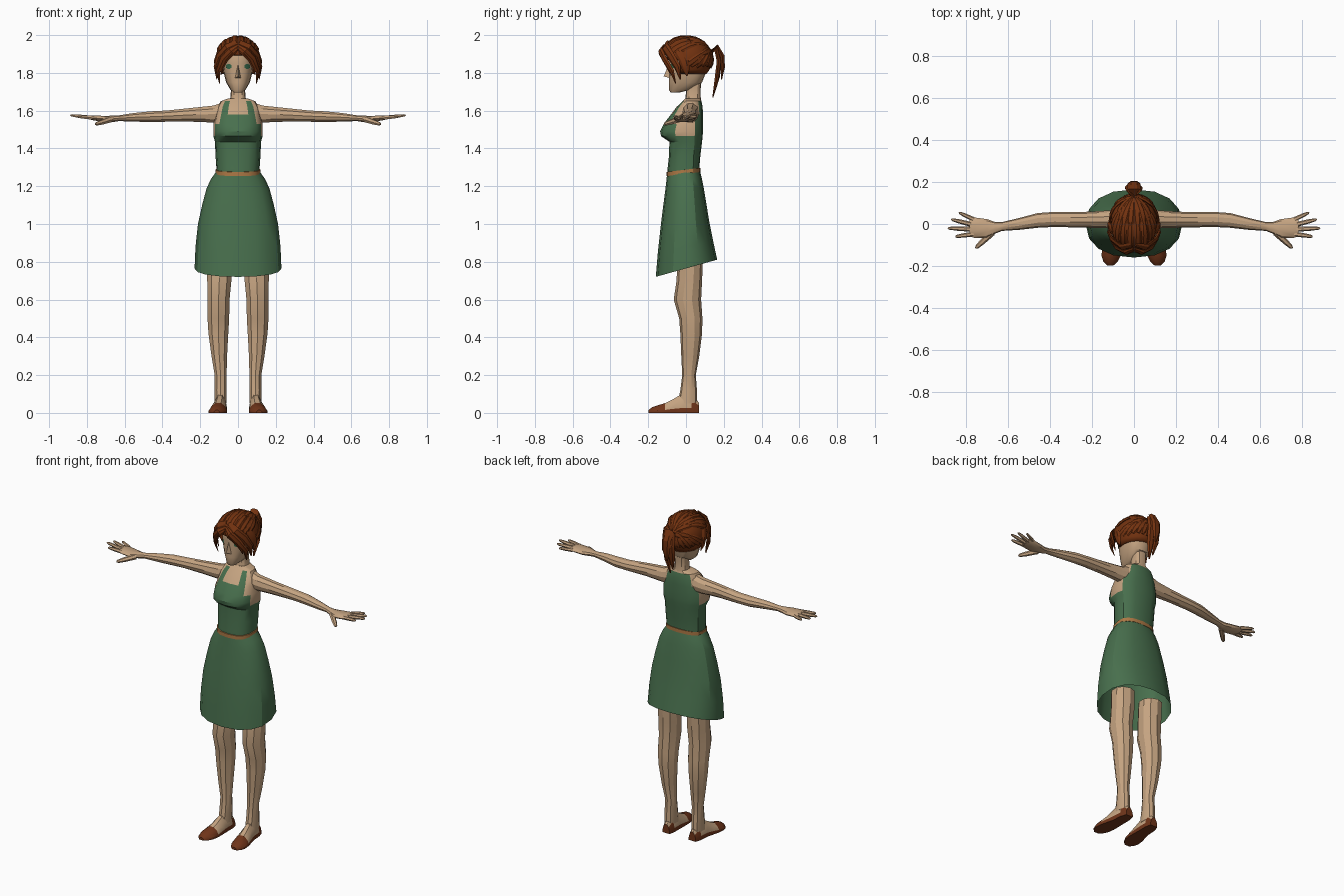
import bpy, bmesh, math, random
from mathutils import Vector

if "Cube" in bpy.data.objects:
    bpy.data.objects.remove(bpy.data.objects["Cube"])

random.seed(4)


def material(name, rgb):
    m = bpy.data.materials.new(name)
    m.diffuse_color = (*rgb, 1)
    m.use_nodes = True
    m.node_tree.nodes["Principled BSDF"].inputs["Base Color"].default_value = m.diffuse_color
    return m


SKIN = material("skin", (0.56, 0.37, 0.22))
GREEN = material("dress_green", (0.065, 0.16, 0.075))
BROWN = material("hair_brown", (0.17, 0.032, 0.005))
SHOE = material("shoe_brown", (0.16, 0.035, 0.01))
TAN = material("belt_tan", (0.42, 0.19, 0.06))
EYE = material("eye_green", (0.04, 0.14, 0.07))


def finish(name, bm, mats, mirror=False, angle=30):
    bmesh.ops.recalc_face_normals(bm, faces=bm.faces)
    me = bpy.data.meshes.new(name)
    bm.to_mesh(me)
    bm.free()
    ob = bpy.data.objects.new(name, me)
    bpy.context.collection.objects.link(ob)
    for m in mats:
        me.materials.append(m)
    if mirror:
        ob.modifiers.new("mirror", 'MIRROR').use_mirror_merge = False
    bpy.ops.object.select_all(action='DESELECT')
    ob.select_set(True)
    bpy.context.view_layer.objects.active = ob
    bpy.ops.object.shade_smooth_by_angle(angle=math.radians(angle))
    return ob


def skin_rings(bm, rings, cap=True, rule=None):
    """Bridge rings of points; rule(centre, column) picks the material."""
    vs = [[bm.verts.new(p) for p in r] for r in rings]
    n = len(vs[0])
    for a, b in zip(vs, vs[1:]):
        for j in range(n):
            k = (j + 1) % n
            f = bm.faces.new((a[j], a[k], b[k], b[j]))
            if rule:
                f.material_index = rule(f.calc_center_median(), min(j, n - 1 - j))
    if cap:
        for r in (vs[0], vs[-1]):
            f = bm.faces.new(r)
            if rule:
                f.material_index = rule(f.calc_center_median(), 0)


def loft(name, rings, mats, cap=True, rule=None, mirror=False, angle=30):
    bm = bmesh.new()
    skin_rings(bm, rings, cap, rule)
    return finish(name, bm, mats, mirror, angle)


def power(v, e):
    return math.copysign(abs(v) ** e, v)


def level(z, hw, yf, yb, cx=0, ym=None, n=16, e=0.8, tilt=0):
    """Rounded horizontal section, starting at the front."""
    ym = (yf + yb) / 2 if ym is None else ym
    out = []
    for j in range(n):
        t = 2 * math.pi * j / n
        c = -power(math.cos(t), e)
        y = ym + c * ((ym - yf) if c < 0 else (yb - ym))
        out.append((cx + hw * power(math.sin(t), e), y, z + tilt * y))
    return out


# Torso with the dress bodice, straps and armholes
def bodice(c, col):
    limit = (1.58, 1.655, 1.53, 1.46, 1.46, 1.58, 1.655, 1.655)[col]
    return 0 if c.z > limit else 1


torso = [(1.20, .108, -.085, .066), (1.26, .115, -.10, .07), (1.29, .114, -.098, .07),
         (1.36, .119, -.09, .076), (1.435, .122, -.088, .085), (1.465, .13, -.132, .088),
         (1.49, .131, -.137, .09), (1.53, .13, -.118, .09), (1.58, .118, -.08, .09),
         (1.62, .107, -.05, .088), (1.65, .092, -.018, .082), (1.665, .05, -.004, .078)]
loft("torso", [level(*r, ym=0.01) for r in torso], [SKIN, GREEN], rule=bodice)

# Open skirt with a hem that rises to the back
skirt = [(1.278, .115, -.10, .072, .12), (1.24, .142, -.104, .082, .12),
         (1.19, .166, -.11, .092, .12), (1.10, .19, -.122, .107, .12),
         (1.00, .212, -.135, .122, .15), (.88, .225, -.149, .144, .2),
         (.765, .23, -.16, .165, .28)]
loft("skirt", [level(*r[:4], ym=0, tilt=r[4], e=.88) for r in skirt], [GREEN], cap=False)

# Belt
loft("belt", [level(z, .119, -.104, .076, ym=0.005, tilt=.12) for z in (1.266, 1.288)], [TAN])

# Legs
leg = [(.82, .067, -.045, .09, .1), (.70, .067, -.05, .085, .099), (.60, .061, -.065, .08, .103),
       (.50, .06, -.036, .087, .104), (.42, .055, -.03, .085, .104), (.30, .043, -.025, .07, .099),
       (.20, .033, -.02, .052, .092), (.12, .034, -.03, .058, .092), (.05, .033, -.045, .06, .092)]
loft("legs", [level(*r, n=10, e=.95) for r in leg], [SKIN], mirror=True)

# Feet in flat shoes
foot = [(.068, .09, .024, .055), (.03, .092, .034, .1), (-.03, .094, .036, .095),
        (-.08, .1, .043, .066), (-.11, .104, .047, .052), (-.15, .109, .046, .04),
        (-.18, .112, .034, .03), (-.198, .113, .015, .015)]
arch = [(-1, 0), (-1, .3), (-.75, .7), (-.3, 1), (.3, 1), (.75, .7), (1, .3), (1, 0)]


def shoe(c, col):
    return 1 if c.z < .02 or c.y < -.11 or (c.y > .03 and c.z < .06) else 0


loft("feet", [[(cx + hw * u, y, min(h * w, .025) if w < .5 else h * w) for u, w in arch]
              for y, cx, hw, h in foot], [SKIN, SHOE], rule=shoe, mirror=True)


# Arms and palms
def upright(x, y, z, ry, rz, n=10):
    return [(x, y + ry * math.cos(2 * math.pi * j / n), z + rz * math.sin(2 * math.pi * j / n))
            for j in range(n)]


arm = [(.07, .025, 1.592, .045, .058), (.13, .022, 1.582, .042, .047), (.25, .02, 1.578, .037, .038),
       (.38, .022, 1.571, .036, .031), (.46, .017, 1.568, .035, .030), (.55, .0, 1.565, .028, .024),
       (.63, -.012, 1.56, .021, .016), (.66, -.018, 1.557, .027, .018), (.70, -.021, 1.556, .044, .017),
       (.76, -.018, 1.561, .049, .014), (.785, -.016, 1.563, .042, .010)]
loft("arms", [upright(*r) for r in arm], [SKIN], mirror=True)

# Fingers and thumb
fingers = [((.765, .022, 1.562), (.835, .055, 1.568), .011), ((.775, -.002, 1.563), (.872, .022, 1.573), .012),
           ((.775, -.025, 1.563), (.888, -.02, 1.576), .012), ((.765, -.048, 1.562), (.852, -.06, 1.57), .012),
           ((.675, -.04, 1.553), (.755, -.115, 1.528), .016)]
bm = bmesh.new()
for a, b, r in fingers:
    a, b = Vector(a), Vector(b)
    side = (b - a).cross(Vector((0, 0, 1))).normalized()
    up = side.cross(b - a).normalized()
    skin_rings(bm, [[a.lerp(b, t) + (side * math.cos(math.pi * j / 3) + up * math.sin(math.pi * j / 3)) * r * k
                     for j in range(6)] for t, k in ((0, 1), (.6, .85), (.92, .6), (1, .25))])
finish("fingers", bm, [SKIN], mirror=True)

# Neck and head
loft("neck", [level(*r, n=12) for r in ((1.63, .055, -.012, .085), (1.67, .04, -.002, .078),
                                       (1.72, .037, .0, .078), (1.78, .04, .0, .085))], [SKIN])
head = [(1.695, .02, -.08, -.04), (1.71, .04, -.09, .02), (1.75, .063, -.091, .085), (1.80, .076, -.09, .105),
        (1.85, .081, -.092, .115), (1.90, .081, -.092, .115), (1.95, .065, -.07, .09)]
loft("head", [level(*r, ym=min(.02, r[3] - .03)) for r in head], [SKIN], angle=35)

# Nose
bm = bmesh.new()
nose = [bm.verts.new(p) for p in ((0, -.09, 1.848), (-.016, -.086, 1.772), (.016, -.086, 1.772), (0, -.118, 1.782))]
for ids in ((0, 1, 3), (0, 3, 2), (1, 2, 3), (0, 2, 1)):
    bm.faces.new([nose[i] for i in ids])
finish("nose", bm, [SKIN])

# Eyes: thin plates that follow the face
bm = bmesh.new()
columns = []
for x, h in ((.034, .006), (.043, .013), (.054, .013), (.064, .006)):
    y = .02 - .111 * (1 - (x / .08) ** 2.5) ** .4 - .003
    columns.append([bm.verts.new((x, y, 1.834 + s * h)) for s in (-1, 1)])
for a, b in zip(columns, columns[1:]):
    bm.faces.new((a[0], b[0], b[1], a[1]))
finish("eyes", bm, [EYE], mirror=True)

# Hair cap, opened over the face and nape
MID, RAD = Vector((0, .003, 1.87)), Vector((.113, .135, .122))
bm = bmesh.new()
bmesh.ops.create_uvsphere(bm, u_segments=20, v_segments=14, radius=1)
for v in bm.verts:
    v.co = MID + v.co * RAD
gone = [f for f in bm.faces for c in [f.calc_center_median()]
        if c.z < 1.80 or (c.y < -.03 and c.z < 1.90 - .4 * max(0, abs(c.x) - .03))]
bmesh.ops.delete(bm, geom=gone, context='FACES')
cap = finish("hair_cap", bm, [BROWN])
solid = cap.modifiers.new("thickness", 'SOLIDIFY')
solid.thickness = .012


def lock(bm, pts, w, t, taper):
    """Flat tapered strand lying over the head."""
    pts = [Vector(p) for p in pts]
    rings = []
    for i, p in enumerate(pts):
        d = (pts[min(i + 1, len(pts) - 1)] - pts[max(i - 1, 0)]).normalized()
        s = d.cross(p - MID).normalized()
        o = s.cross(d)
        rings.append([p + s * w * taper[i] * math.cos(math.pi * j / 3)
                      + o * t * taper[i] * math.sin(math.pi * j / 3) for j in range(6)])
    skin_rings(bm, rings)


# Combed strands running from the hairline to the tie
bm = bmesh.new()
tie = Vector((0, .93, .36)).normalized()
for k in range(24):
    az = 2 * math.pi * (k + .5) / 24
    front = math.cos(az) > .35
    rise = .3 if front else -.36
    start = Vector((math.sin(az), -math.cos(az), rise)).normalized()
    for lo, hi in ((0, .55), (.42, .95)):
        lo += random.uniform(-.02, .05)
        k_out = random.uniform(1.0, 1.035)
        pts = []
        for i in range(5):
            d = start.slerp(tie, lo + (hi - lo) * i / 4)
            d = (d + Vector((0, 0, .25 * math.sin(math.pi * (lo + (hi - lo) * i / 4))))).normalized()
            pts.append(MID + d * RAD * k_out)
        lock(bm, pts, .019, .008, (.5, 1, 1, .8, .3))
finish("hair_strands", bm, [BROWN], angle=25)

# Swept fringe and side locks
bm = bmesh.new()
for pts, w in ((((.0, -.118, 1.945), (.04, -.135, 1.918), (.08, -.115, 1.875), (.106, -.075, 1.81), (.098, -.055, 1.745)), .02),
               (((.01, -.10, 1.965), (.06, -.11, 1.935), (.10, -.08, 1.89), (.118, -.045, 1.83), (.112, -.03, 1.765)), .024),
               (((.004, -.128, 1.925), (.03, -.135, 1.905), (.062, -.118, 1.875), (.084, -.095, 1.83), (.09, -.082, 1.79)), .014),
               (((.07, -.06, 1.95), (.10, -.035, 1.91), (.117, -.01, 1.86), (.115, .0, 1.82), (.105, .005, 1.785)), .026)):
    lock(bm, pts, w, .01, (.5, 1, 1, .8, .15))
finish("fringe", bm, [BROWN], mirror=True, angle=25)

# Ponytail and its tie
bm = bmesh.new()
for pts, w in ((((0, .12, 1.91), (0, .165, 1.94), (0, .192, 1.89), (0, .196, 1.83), (0, .188, 1.765)), .03),
               (((.005, .12, 1.905), (.012, .16, 1.925), (.018, .175, 1.86), (.016, .162, 1.76), (.008, .142, 1.67)), .024),
               (((-.005, .12, 1.905), (-.012, .16, 1.925), (-.02, .178, 1.86), (-.02, .168, 1.78), (-.012, .148, 1.70)), .024)):
    lock(bm, pts, w, .013, (.6, 1, 1, .9, .2))
finish("ponytail", bm, [BROWN], angle=25)
